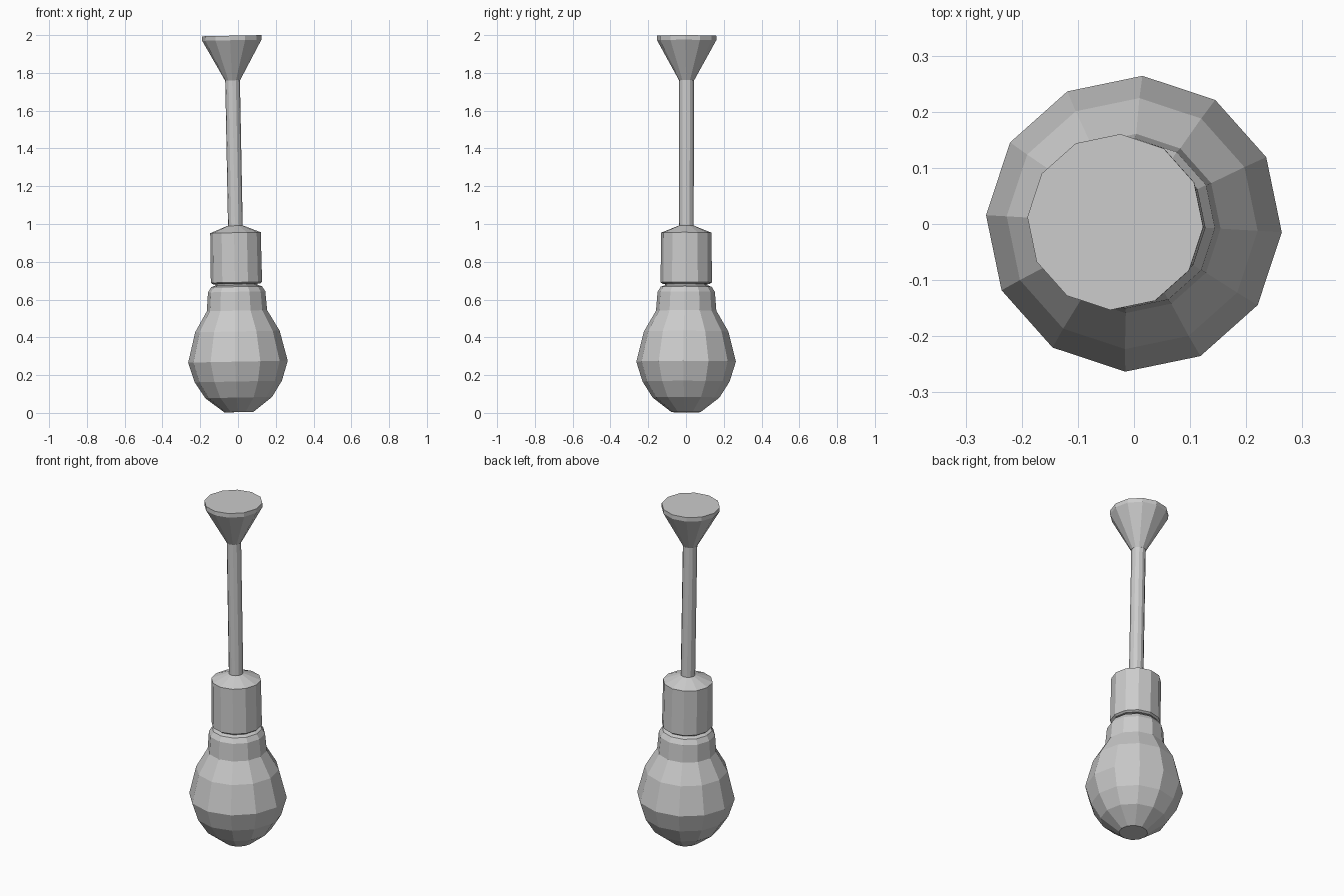
import bpy
import bmesh
from math import cos, sin, pi, radians

if "Cube" in bpy.data.objects:
    bpy.data.objects.remove(bpy.data.objects["Cube"])

SIDES = 12
PHASE = radians(-3.3)


def lathe(name, profile):
    """Flat-shaded solid of revolution from (radius, height) points, capped at both ends."""
    bm = bmesh.new()
    rings = []
    for r, z in profile:
        ring = []
        for i in range(SIDES):
            a = PHASE + 2 * pi * i / SIDES
            ring.append(bm.verts.new((r * cos(a), r * sin(a), z)))
        rings.append(ring)
    for low, high in zip(rings, rings[1:]):
        for i in range(SIDES):
            j = (i + 1) % SIDES
            bm.faces.new((low[i], low[j], high[j], high[i]))
    bm.faces.new(rings[0][::-1])
    bm.faces.new(rings[-1])
    mesh = bpy.data.meshes.new(name)
    bm.to_mesh(mesh)
    bm.free()
    obj = bpy.data.objects.new(name, mesh)
    bpy.context.collection.objects.link(obj)
    # The whole lamp hangs with a slight lean
    obj.location = (0.005, 0, 0.001)
    obj.rotation_euler = (radians(-0.1), radians(-1.1), 0)
    return obj


# Glass bulb with stepped neck
lathe("bulb", [(0.077, 0.003), (0.177, 0.08), (0.231, 0.165), (0.264, 0.27),
               (0.224, 0.43), (0.16, 0.54), (0.152, 0.64), (0.135, 0.667),
               (0.112, 0.675), (0.112, 0.70)])

# Socket holder
lathe("socket", [(0.125, 0.682), (0.136, 0.69), (0.134, 0.953), (0.042, 0.99)])

# Hanging rod
lathe("rod", [(0.039, 0.97), (0.039, 1.77)])

# Ceiling mount
lathe("ceiling_mount", [(0.04, 1.76), (0.157, 1.972), (0.157, 1.996)])
